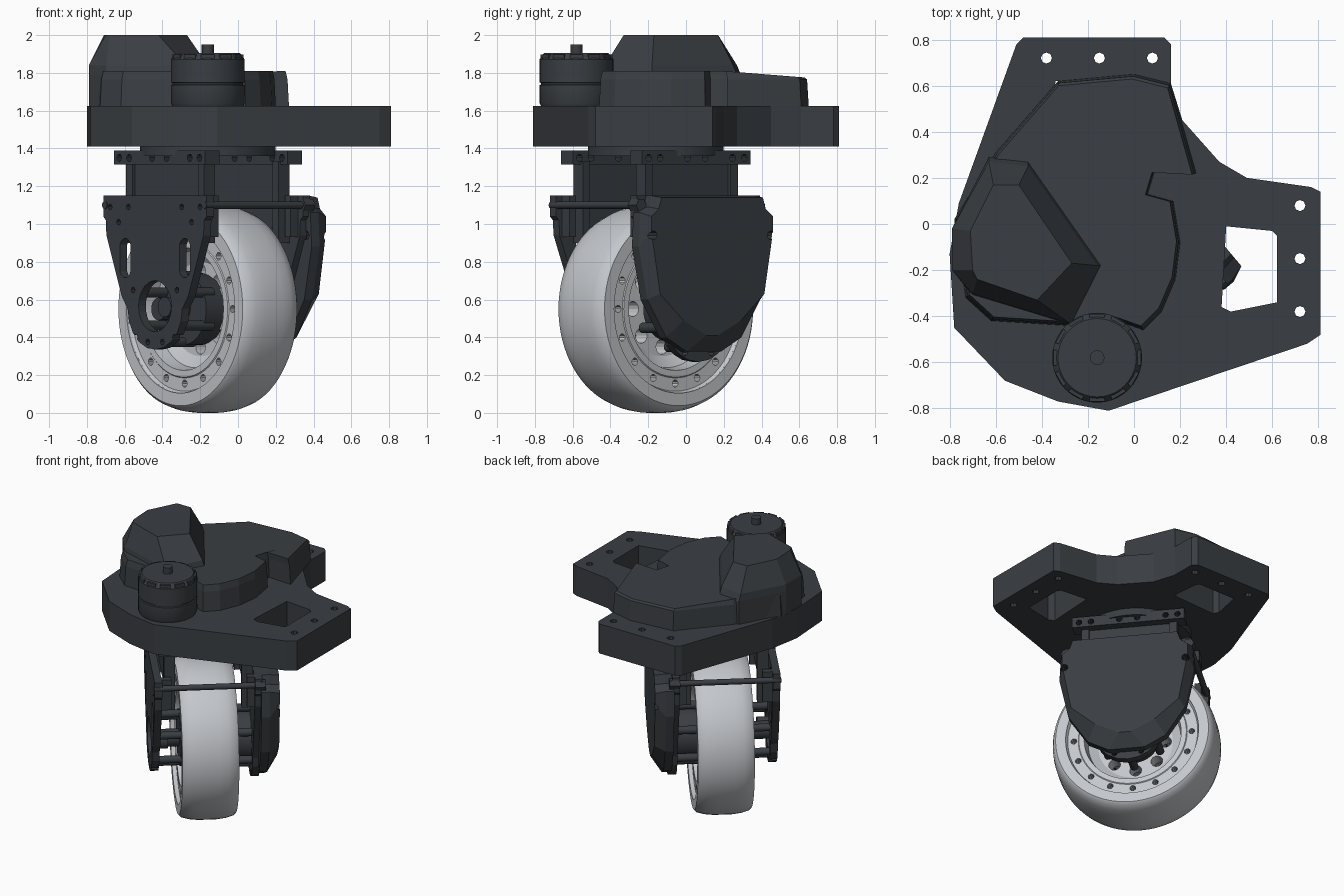
import bpy, bmesh
from math import cos, sin, pi, radians
from mathutils import Matrix, Vector

if "Cube" in bpy.data.objects:
    bpy.data.objects.remove(bpy.data.objects["Cube"])


def material(name, c):
    m = bpy.data.materials.new(name)
    m.diffuse_color = (*c, 1)
    m.use_nodes = True
    m.node_tree.nodes["Principled BSDF"].inputs["Base Color"].default_value = m.diffuse_color
    return m


DARK = material("dark_metal", (0.042, 0.048, 0.055))
LIGHT = material("light_grey", (0.55, 0.57, 0.60))
I = Matrix.Identity(4)
# Steering frame: local X = wheel axle, local Y = rolling direction
W = Matrix.Translation((-0.16, -0.16, 0)) @ Matrix.Rotation(radians(40), 4, 'Z')
AXZ = 0.55


def make(name, bm, mat, M=I, smooth=False):
    bmesh.ops.recalc_face_normals(bm, faces=bm.faces)
    me = bpy.data.meshes.new(name)
    bm.to_mesh(me)
    bm.free()
    ob = bpy.data.objects.new(name, me)
    bpy.context.collection.objects.link(ob)
    me.materials.append(mat)
    ob.matrix_world = M
    if smooth:
        bpy.ops.object.select_all(action='DESELECT')
        bpy.context.view_layer.objects.active = ob
        ob.select_set(True)
        bpy.ops.object.shade_smooth_by_angle(angle=radians(32))
    return ob


def loft_into(bm, rings, closed=False):
    rs = [[bm.verts.new(p) for p in r] for r in rings]
    n = len(rs[0])
    if closed:
        rs.append(rs[0])
    for a, b in zip(rs, rs[1:]):
        for i in range(n):
            bm.faces.new((a[i], a[(i + 1) % n], b[(i + 1) % n], b[i]))
    if not closed:
        bm.faces.new(rs[0])
        bm.faces.new(rs[-1])


def loft(name, rings, mat=DARK, M=I, smooth=False, closed=False):
    bm = bmesh.new()
    loft_into(bm, rings, closed)
    return make(name, bm, mat, M, smooth)


def flat(pts, z):
    return [(x, y, z) for x, y in pts]


def side(pts, d):
    return [(d, y, z) for y, z in pts]


def circle(cx, cy, r, n=24):
    return [(cx + r * cos(2 * pi * i / n), cy + r * sin(2 * pi * i / n)) for i in range(n)]


def slot(cy, cz, w, h):
    return [(cy + w * cos(a), cz + (h if sin(a) > 0 else -h) + w * sin(a))
            for a in [pi / 12 + i * pi / 6 for i in range(12)]]


def box(name, x0, x1, y0, y1, z0, z1, M=W):
    pts = [(x0, y0), (x1, y0), (x1, y1), (x0, y1)]
    return loft(name, [flat(pts, z0), flat(pts, z1)], DARK, M)


def lathe(name, prof, mat, segs=64):
    # revolve a closed (axial, radius) profile about the axle
    rings = [[(d, r * cos(2 * pi * i / segs), AXZ + r * sin(2 * pi * i / segs)) for d, r in prof]
             for i in range(segs)]
    return loft(name, rings, mat, W, True, True)


def rods(name, spots, r, d0, d1, mat=DARK, n=14):
    bm = bmesh.new()
    for y, z in spots:
        loft_into(bm, [side(circle(y, z, r, n), d0), side(circle(y, z, r, n), d1)])
    return make(name, bm, mat, W, True)


def cut(ob, shapes, plane, lo, hi, M):
    bm = bmesh.new()
    for s in shapes:
        loft_into(bm, [plane(s, lo), plane(s, hi)])
    c = make(ob.name + "_cutter", bm, DARK, M)
    c.hide_render = True
    mod = ob.modifiers.new("holes", 'BOOLEAN')
    mod.operation = 'DIFFERENCE'
    mod.solver = 'EXACT'
    mod.object = c
    bpy.context.view_layer.update()
    me = bpy.data.meshes.new_from_object(ob.evaluated_get(bpy.context.evaluated_depsgraph_get()))
    ob.modifiers.clear()
    ob.data = me
    bpy.data.objects.remove(c)


# Mounting base with two arms, windows and bolt holes
base_pts = [(-0.48, 0.81), (0.13, 0.81), (0.16, 0.78), (0.16, 0.61), (0.21, 0.45), (0.37, 0.27),
            (0.49, 0.20), (0.77, 0.16), (0.81, 0.14), (0.81, -0.48), (0.75, -0.52), (-0.11, -0.81),
            (-0.33, -0.77), (-0.56, -0.68), (-0.78, -0.45), (-0.80, -0.13), (-0.76, 0.09), (-0.51, 0.78)]
base = loft("mounting_base", [flat(base_pts, 1.41), flat(base_pts, 1.625)])
window = [(0.40, -0.01), (0.60, -0.03), (0.62, -0.05), (0.62, -0.34), (0.42, -0.38), (0.38, -0.36)]
bolts = [(0.72, 0.08), (0.72, -0.15), (0.72, -0.38)]
holes = [window] + [circle(x, y, 0.024, 8) for x, y in bolts]
holes += [[(y, x) for x, y in h] for h in holes]
cut(base, holes, flat, 1.3, 1.7, I)

# Gearbox cover with narrow sloped rim
cover_pts = [(-0.73, -0.32), (-0.62, -0.42), (-0.30, -0.44), (-0.10, -0.41), (0.04, -0.46), (0.12, -0.38),
             (0.18, -0.24), (0.20, -0.08), (0.17, 0.10), (0.06, 0.13), (0.09, 0.23), (0.27, 0.22),
             (0.16, 0.61), (0.0, 0.65), (-0.33, 0.62), (-0.60, 0.31), (-0.78, 0.02)]
c = Vector((-0.25, 0.05))
scaled = lambda k: [tuple(c + (Vector(p) - c) * k) for p in cover_pts]
loft("gearbox_cover", [flat(cover_pts, 1.62), flat(scaled(0.985), 1.765),
                       [(x, y, 1.81 - max(0, y - 0.2) * 0.08) for x, y in scaled(0.965)]])

# Faceted raised housing
low = [(-0.79, -0.02), (-0.63, 0.29), (-0.46, 0.27), (-0.14, -0.18), (-0.27, -0.44), (-0.70, -0.31), (-0.79, -0.20)]
top = [(-0.71, -0.03), (-0.61, 0.17), (-0.50, 0.17), (-0.27, -0.17), (-0.42, -0.33), (-0.68, -0.24), (-0.70, -0.20)]
mid = [(-0.79, -0.02), (-0.63, 0.27), (-0.46, 0.25), (-0.16, -0.18), (-0.28, -0.43), (-0.70, -0.30), (-0.79, -0.20)]
loft("raised_housing", [flat(low, 1.62), flat(low, 1.79), flat(mid, 1.84), flat(top, 2.0)])


# Drive motor with grooved can, vents and shaft
def stack(name, steps, n=40):
    loft(name, [flat(circle(-0.16, -0.58, r, n), z) for r, z in steps], DARK, I, True)


stack("motor_can", [(0.185, 1.62), (0.195, 1.64), (0.195, 1.735), (0.187, 1.738), (0.187, 1.747),
                    (0.195, 1.75), (0.195, 1.872), (0.175, 1.90), (0.170, 1.905)])
stack("motor_shaft", [(0.032, 1.89), (0.032, 1.95)], 16)
bm = bmesh.new()
for i in range(12):
    R = Matrix.Translation((-0.16, -0.58, 0)) @ Matrix.Rotation(2 * pi * i / 12, 4, 'Z')
    q = [(0.165, -0.03), (0.190, -0.035), (0.190, 0.035), (0.165, 0.03)]
    loft_into(bm, [[R @ Vector(p) for p in flat(q, z)] for z in (1.86, 1.898)])
make("motor_vents", bm, DARK)

# Turntable ring under the base
loft("turntable", [flat(circle(0, 0, 0.36, 48), z) for z in (1.36, 1.415)], DARK, W, True)

# Tyre and wheel hub
half = [(0.188, 0.445), (0.188, 0.512), (0.172, 0.528), (0.12, 0.543), (0.06, 0.55)]
lathe("tyre", half + [(-d, r) for d, r in reversed(half)], LIGHT, 80)
half = [(0.05, 0.07), (0.05, 0.25), (0.09, 0.31), (0.165, 0.325), (0.165, 0.36), (0.16, 0.365),
        (0.16, 0.435), (0.178, 0.445), (0.178, 0.455)]
hub = lathe("wheel_hub", half + [(-d, r) for d, r in reversed(half)], LIGHT)
ring = lambda n, r, o=0.0: [(r * cos(2 * pi * i / n + o), AXZ + r * sin(2 * pi * i / n + o)) for i in range(n)]
spots = [circle(y, z, 0.02, 10) for y, z in ring(16, 0.395)]
spots += [circle(y, z, 0.04, 14) for y, z in ring(8, 0.2)]
cut(hub, spots, side, -0.3, 0.3, W)
rods("axle", [(0, AXZ)], 0.06, -0.34, 0.34, DARK, 20)
rods("left_hub_disc", [(0, AXZ)], 0.19, -0.17, -0.04, DARK, 36)
rods("axle_motor", [(0, AXZ)], 0.17, 0.10, 0.31, DARK, 36)
rods("left_standoffs", ring(6, 0.175, pi / 6), 0.026, -0.34, -0.10)
rods("right_standoffs", ring(6, 0.20, pi / 6), 0.028, 0.10, 0.34)


# Fork side plates with lightening holes
def fork(name, d0, d1, bot, holes):
    arc = [(0.225 * cos(a), bot + 0.215 + 0.215 * sin(a)) for a in [pi + i * pi / 10 for i in range(11)]]
    pts = [(-0.425, 1.15), (-0.425, 1.04), (-0.405, 1.02), (-0.40, 0.94), (-0.275, 0.62)] + arc
    pts += [(-y, z) for y, z in reversed(pts[:5])]
    ob = loft(name, [side(pts, d0), side(pts, d1)], DARK, W)
    cut(ob, holes, side, d0 - 0.1, d1 + 0.1, W)


small = [circle(s * y, z, 0.016, 8) for s in (-1, 1)
         for y, z in [(0.37, 1.09), (0.22, 1.09), (0.30, 1.01), (0.18, 0.65), (0.16, 0.40), (0.06, 0.375)]]
fork("left_fork_plate", -0.365, -0.315, 0.335,
     small + [circle(0, 0.565, 0.135, 28), slot(0.245, 0.82, 0.045, 0.06), slot(-0.245, 0.82, 0.045, 0.06)])
rods("left_axle_clamp", [(-0.06, 0.56)], 0.055, -0.35, -0.25)
fork("right_fork_plate", 0.30, 0.35, 0.27, [circle(s * 0.09, 0.32, 0.018, 8) for s in (-1, 1)])

# Bevelled side guard
o = [(0.36, 1.15), (0.38, 1.09), (0.44, 1.06), (0.45, 0.88), (0.39, 0.60), (0.26, 0.40), (0.12, 0.325)]
f = [(0.35, 1.14), (0.37, 1.08), (0.42, 1.04), (0.42, 0.96), (0.36, 0.63), (0.20, 0.49), (0.04, 0.41)]
mirror = lambda p: p + [(-y, z) for y, z in reversed(p)]
guard = loft("side_guard", [side(mirror(o), 0.34), side(mirror(o), 0.395), side(mirror(f), 0.465)], DARK, W)
cut(guard, [circle(s * 0.405, 0.94, 0.024, 10) for s in (-1, 1)], side, 0.3, 0.5, W)

# Upper brackets, hanging walls and corner posts on both sides
for s, n in ((-1, "left"), (1, "right")):
    span = lambda a, b: sorted((s * a, s * b))
    flange = box(n + "_flange", *span(0.235, 0.335), -0.375, 0.375, 1.315, 1.39)
    cut(flange, [circle(y, 1.35, 0.02, 10) for y in (-0.33, -0.25, -0.06, 0.06, 0.25, 0.33)],
        side, -0.5, 0.5, W)
    box(n + "_wall", *span(0.245, 0.275), -0.31, 0.31, 0.98, 1.33)
    for e, m in ((-1, "front"), (1, "rear")):
        ys = sorted((e * 0.27, e * 0.32))
        box(f"{n}_{m}_post", *span(0.22, 0.295), *ys, 0.90, 1.33)
        ys = sorted((e * 0.34, e * 0.385))
        box(f"{n}_{m}_slider", *span(0.25, 0.32), *ys, 0.93, 1.15)

# Cross rods tying the two forks together
rods("cross_rods", [(-0.41, 1.10), (0.41, 1.10)], 0.02, -0.37, 0.37)
rods("rod_nuts", [(-0.41, 1.10), (0.41, 1.10)], 0.036, 0.30, 0.37, DARK, 6)
